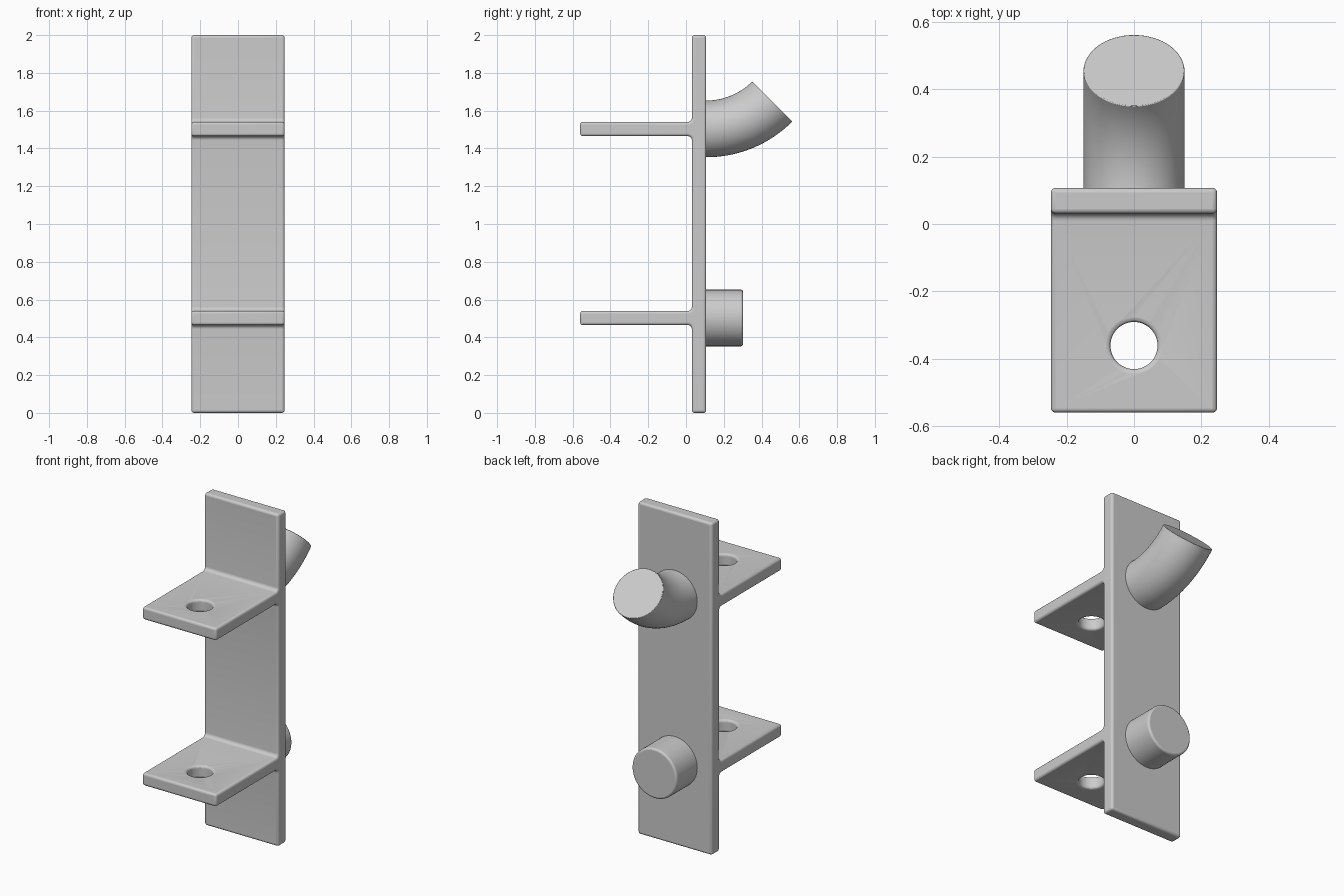
import bpy, bmesh, math

if "Cube" in bpy.data.objects:
    bpy.data.objects.remove(bpy.data.objects["Cube"])

HALF_W = 0.247               # half width of bracket
FRONT, BACK = 0.031, 0.107   # y faces of the back plate
SHELF_Y, SHELF_T = -0.56, 0.0375
FILLET = 0.022
PEG_R = 0.15


def make_object(name, bm):
    bmesh.ops.recalc_face_normals(bm, faces=bm.faces)
    mesh = bpy.data.meshes.new(name)
    bm.to_mesh(mesh)
    bm.free()
    obj = bpy.data.objects.new(name, mesh)
    bpy.context.collection.objects.link(obj)
    return obj


def loft(name, rings):
    """Closed solid skinned through rings of 3D points."""
    bm = bmesh.new()
    loops = [[bm.verts.new(p) for p in ring] for ring in rings]
    n = len(loops[0])
    for a, b in zip(loops, loops[1:]):
        for i in range(n):
            j = (i + 1) % n
            bm.faces.new((a[i], a[j], b[j], b[i]))
    bm.faces.new(loops[0])
    bm.faces.new(loops[-1])
    return make_object(name, bm)


def add_bevel(obj, width, segments=4):
    m = obj.modifiers.new("rounded_edges", "BEVEL")
    m.width, m.segments = width, segments
    m.limit_method, m.angle_limit = "ANGLE", math.radians(40)


def smooth(obj):
    bpy.ops.object.select_all(action="DESELECT")
    obj.select_set(True)
    bpy.context.view_layer.objects.active = obj
    bpy.ops.object.shade_smooth_by_angle(angle=math.radians(35))


def ring(y, z, angle, r, n=64):
    """Circle centred at (0, y, z), facing along y tilted up by angle."""
    pts = []
    for i in range(n):
        t = 2 * math.pi * i / n
        u = r * math.sin(t)
        pts.append((r * math.cos(t), y - u * math.sin(angle), z + u * math.cos(angle)))
    return pts


def root_arc(zc, start, end, n=6):
    """Concave fillet where a shelf meets the plate."""
    return [(FRONT - FILLET + FILLET * math.cos(math.radians(a)),
             zc + FILLET * math.sin(math.radians(a)))
            for a in (start + (end - start) * k / n for k in range(n + 1))]


# Bracket: side profile of plate with two shelves, extruded across x
profile = [(BACK, 0), (BACK, 2), (FRONT, 2)]
for zs in (1.5025, 0.5025):
    top, bottom = zs + SHELF_T, zs - SHELF_T
    profile += root_arc(top + FILLET, 0, -90)
    profile += [(SHELF_Y, top), (SHELF_Y, bottom)]
    profile += root_arc(bottom - FILLET, 90, 0)
profile.append((FRONT, 0))
bracket = loft("bracket", [[(x, y, z) for y, z in profile] for x in (-HALF_W, HALF_W)])

# Screw holes through both shelves
bm = bmesh.new()
bmesh.ops.create_cone(bm, cap_ends=True, segments=48, radius1=0.07, radius2=0.07, depth=3)
cutter = make_object("hole_cutter", bm)
cutter.location = (0, -0.361, 1)
cutter.hide_render = True
cutter.hide_set(True)
cut = bracket.modifiers.new("holes", "BOOLEAN")
cut.operation, cut.solver, cut.object = "DIFFERENCE", "EXACT", cutter
add_bevel(bracket, 0.014)
smooth(bracket)

# Lower straight peg
peg = loft("lower_peg", [ring(y, 0.5025, 0, PEG_R) for y in (BACK - 0.02, 0.302)])
add_bevel(peg, 0.012)
smooth(peg)

# Upper hook: bends upward 45 degrees
BEND = 0.494
rings = [ring(BACK - 0.02, 1.5035, 0, PEG_R)]
for k in range(25):
    a = math.radians(45) * k / 24
    rings.append(ring(BACK + BEND * math.sin(a), 1.5035 + BEND * (1 - math.cos(a)), a, PEG_R))
hook = loft("upper_hook", rings)
add_bevel(hook, 0.003, 2)
smooth(hook)
